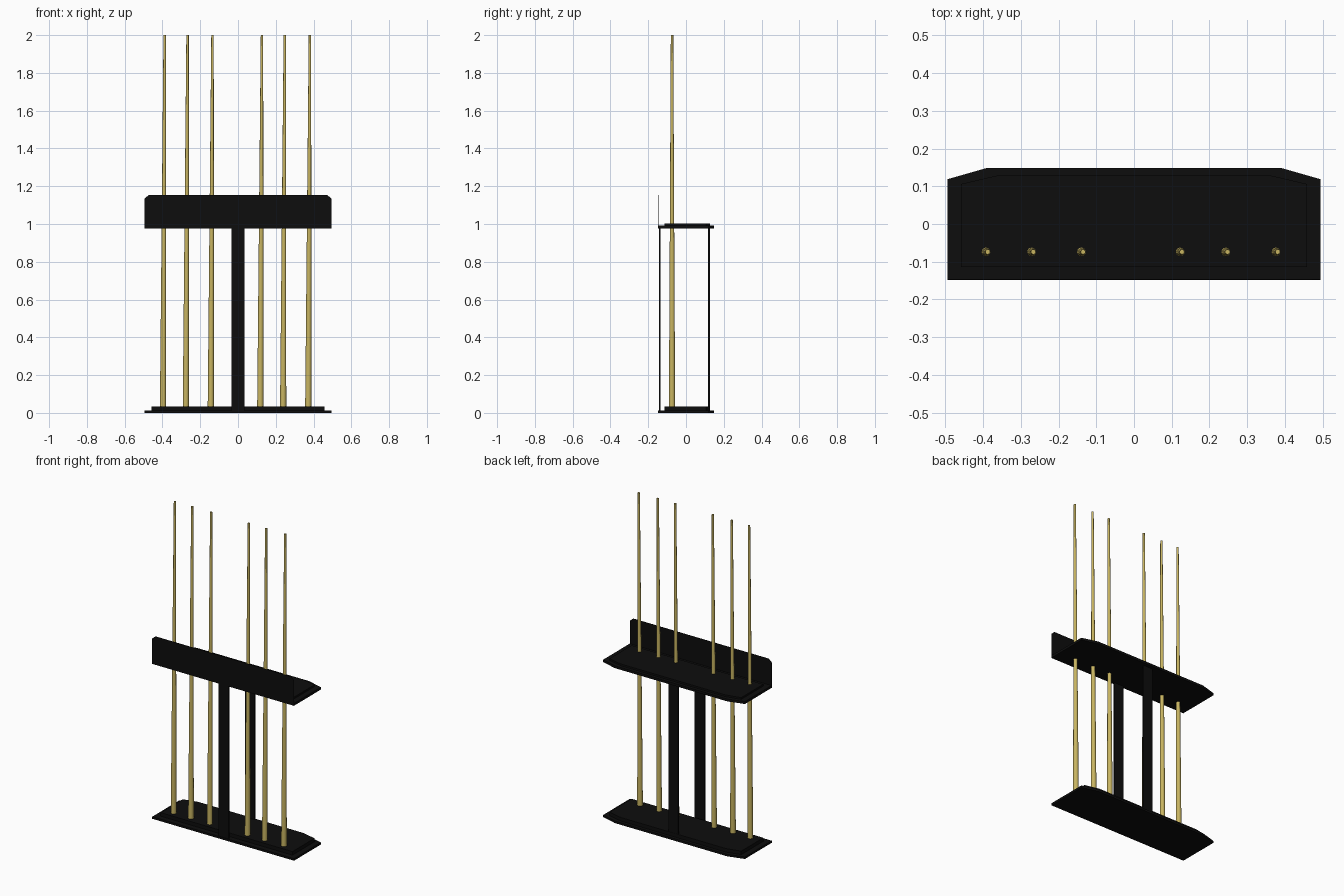
import bpy, bmesh
from mathutils import Matrix, Vector

if "Cube" in bpy.data.objects:
    bpy.data.objects.remove(bpy.data.objects["Cube"])


def material(name, color):
    m = bpy.data.materials.new(name)
    m.diffuse_color = (*color, 1)
    m.use_nodes = True
    m.node_tree.nodes["Principled BSDF"].inputs["Base Color"].default_value = m.diffuse_color
    return m


BLACK = material("black_paint", (0.004, 0.004, 0.004))
WOOD = material("pale_wood", (0.58, 0.46, 0.12))


def finish(name, bm, mat):
    bmesh.ops.recalc_face_normals(bm, faces=bm.faces)
    me = bpy.data.meshes.new(name)
    bm.to_mesh(me)
    bm.free()
    me.materials.append(mat)
    ob = bpy.data.objects.new(name, me)
    bpy.context.collection.objects.link(ob)
    return ob


def prism(name, points, offset):
    """Extrude a flat outline along an offset vector."""
    bm = bmesh.new()
    face = bm.faces.new([bm.verts.new(p) for p in points])
    ext = bmesh.ops.extrude_face_region(bm, geom=[face], use_keep_orig=True)
    verts = [g for g in ext["geom"] if isinstance(g, bmesh.types.BMVert)]
    bmesh.ops.translate(bm, verts=verts, vec=offset)
    return finish(name, bm, BLACK)


def mirrored(half):
    return half + [(-x, y) for x, y in reversed(half)]


def board(name, half, z0, z1):
    prism(name, [(x, y, z0) for x, y in mirrored(half)], (0, 0, z1 - z0))


# Stepped boards with clipped back corners
outer = [(0.494, -0.148), (0.494, 0.119), (0.392, 0.148)]
inner = [(0.459, -0.114), (0.459, 0.106), (0.365, 0.128)]
board("base_board", outer, 0.0, 0.013)
board("base_step", inner, 0.013, 0.035)
board("shelf_board", outer, 0.976, 0.991)
board("shelf_step", inner, 0.991, 1.002)

# Front panel with clipped top corners
panel = mirrored([(0.494, 0.976), (0.494, 1.135), (0.472, 1.154)])
prism("front_panel", [(x, -0.149, z) for x, z in panel], (0, 0.003, 0))

# Flat support posts
for name, y in (("front_post", -0.144), ("back_post", 0.116)):
    post = mirrored([(0.034, 0.01), (0.034, 0.98)])
    prism(name, [(x, y, z) for x, z in post], (0, 0.01, 0))

# Tapered sticks, leaning very slightly sideways
for i, x in enumerate((-0.397, -0.276, -0.144, 0.118, 0.239, 0.372)):
    bm = bmesh.new()
    z0, z1, lean = 0.025, 2.0, 0.009
    bmesh.ops.create_cone(bm, cap_ends=True, segments=16, radius1=0.0165,
                          radius2=0.0065, depth=z1 - z0,
                          matrix=Matrix.Translation((x, -0.074, (z0 + z1) / 2)))
    for v in bm.verts:
        v.co.x += lean * (v.co.z - z0) / (z1 - z0)
    for f in bm.faces:
        f.smooth = len(f.verts) == 4
    for e in bm.edges:
        e.smooth = all(len(f.verts) == 4 for f in e.link_faces)
    finish(f"stick_{i + 1}", bm, WOOD)
